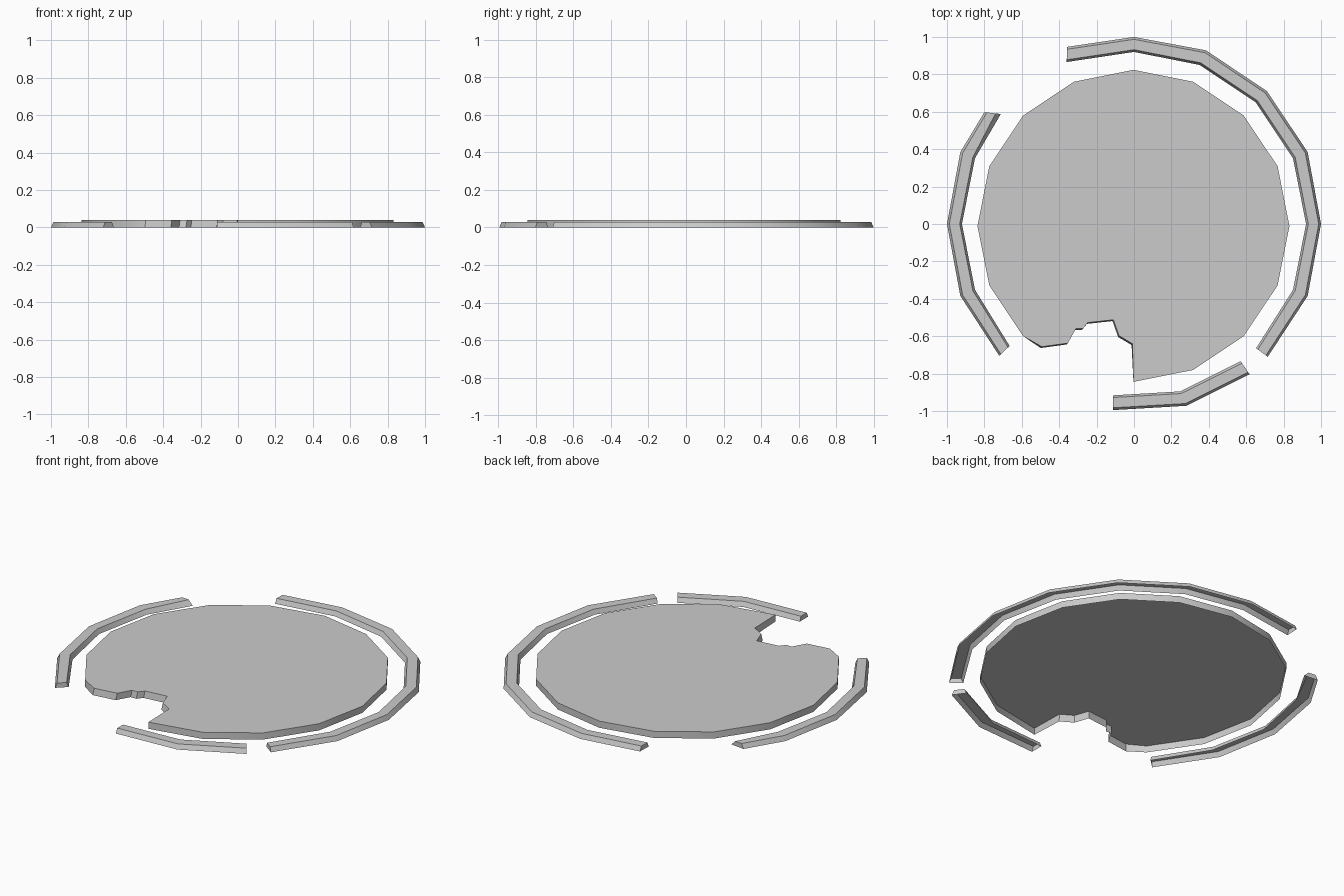
import bpy, bmesh
from math import cos, sin, radians
from mathutils import Vector

cube = bpy.data.objects.get("Cube")
if cube:
    bpy.data.objects.remove(cube, do_unlink=True)

stone = bpy.data.materials.new("pale_grey_stone")
stone.use_nodes = True
colour = (0.6, 0.6, 0.6, 1)
stone.diffuse_color = colour
stone.node_tree.nodes["Principled BSDF"].inputs["Base Color"].default_value = colour

STEP = 22.5
RIM_TOP = 0.028
SLAB_TOP = 0.04


def polar(radius, degrees):
    return Vector((radius * cos(radians(degrees)), radius * sin(radians(degrees))))


def finish(name, bm):
    """Open the underside, smooth the shallow corners and add the object."""
    bmesh.ops.recalc_face_normals(bm, faces=bm.faces)
    bm.normal_update()
    floor = [f for f in bm.faces if f.normal.z < -0.9]
    bmesh.ops.delete(bm, geom=floor, context='FACES')
    for face in bm.faces:
        face.smooth = True
    for edge in bm.edges:
        edge.smooth = edge.calc_face_angle(0) < radians(30)
    mesh = bpy.data.meshes.new(name)
    bm.to_mesh(mesh)
    bm.free()
    mesh.materials.append(stone)
    obj = bpy.data.objects.new(name, mesh)
    bpy.context.collection.objects.link(obj)


def rim_piece(name, stations):
    """Sweep a trapezoid section through (outer, inner, inner shoulder) floor points."""
    bm = bmesh.new()
    rings = []
    for outer, inner, shoulder in stations:
        o, i = Vector(outer), Vector(inner)
        section = [(o, 0), (o.lerp(i, 0.16), RIM_TOP), (o.lerp(i, shoulder), RIM_TOP), (i, 0)]
        rings.append([bm.verts.new((p.x, p.y, z)) for p, z in section])
    for a, b in zip(rings, rings[1:]):
        for k in range(4):
            n = (k + 1) % 4
            bm.faces.new((a[k], a[n], b[n], b[k]))
    bm.faces.new(rings[0])
    bm.faces.new(rings[-1][::-1])
    finish(name, bm)


def arc(first, last):
    """Rim corners, counted clockwise from the back."""
    corners = []
    for k in range(first, last):
        angle = 90 - STEP * k
        corners.append((polar(1.005 if k % 4 else 1, angle), polar(0.92, angle), 0.85))
    return corners


# Broken outer rim
rim_piece("rim_left_long",
          [((-0.358, 0.947), (-0.36, 0.866), 0.85)] + arc(0, 6)
          + [((0.715, -0.71), (0.653, -0.664), 0.85)])
rim_piece("rim_right",
          [((-0.72, -0.705), (-0.665, -0.652), 0.85)] + arc(11, 14)
          + [((-0.80, 0.598), (-0.712, 0.588), 0.68)])
rim_piece("rim_front_shifted",
          [((-0.112, -0.995), (-0.112, -0.916), 0.85), ((0.28, -0.972), (0.247, -0.895), 0.85),
           ((0.618, -0.803), (0.57, -0.734), 0.85)])

# Central slab with a bite broken out of the front edge
centre = Vector((-0.003, -0.01))
outline = [centre + polar(0.834, 270 + STEP * k) for k in range(15)]
bite = [(-0.493, -0.656), (-0.354, -0.637), (-0.31, -0.559), (-0.273, -0.559),
        (-0.247, -0.527), (-0.11, -0.512), (-0.08, -0.597), (-0.008, -0.64)]
bite = [Vector(p) for p in bite]
lean = Vector((-0.005, -0.007))     # the broken face slopes outward to the floor
bm = bmesh.new()
low = [bm.verts.new((p.x, p.y, 0)) for p in outline + [p + lean for p in bite]]
high = [bm.verts.new((p.x, p.y, SLAB_TOP)) for p in outline + bite]
bm.faces.new(low)
bm.faces.new(high)
for k in range(len(low)):
    bm.faces.new((low[k - 1], low[k], high[k], high[k - 1]))
finish("broken_slab", bm)
